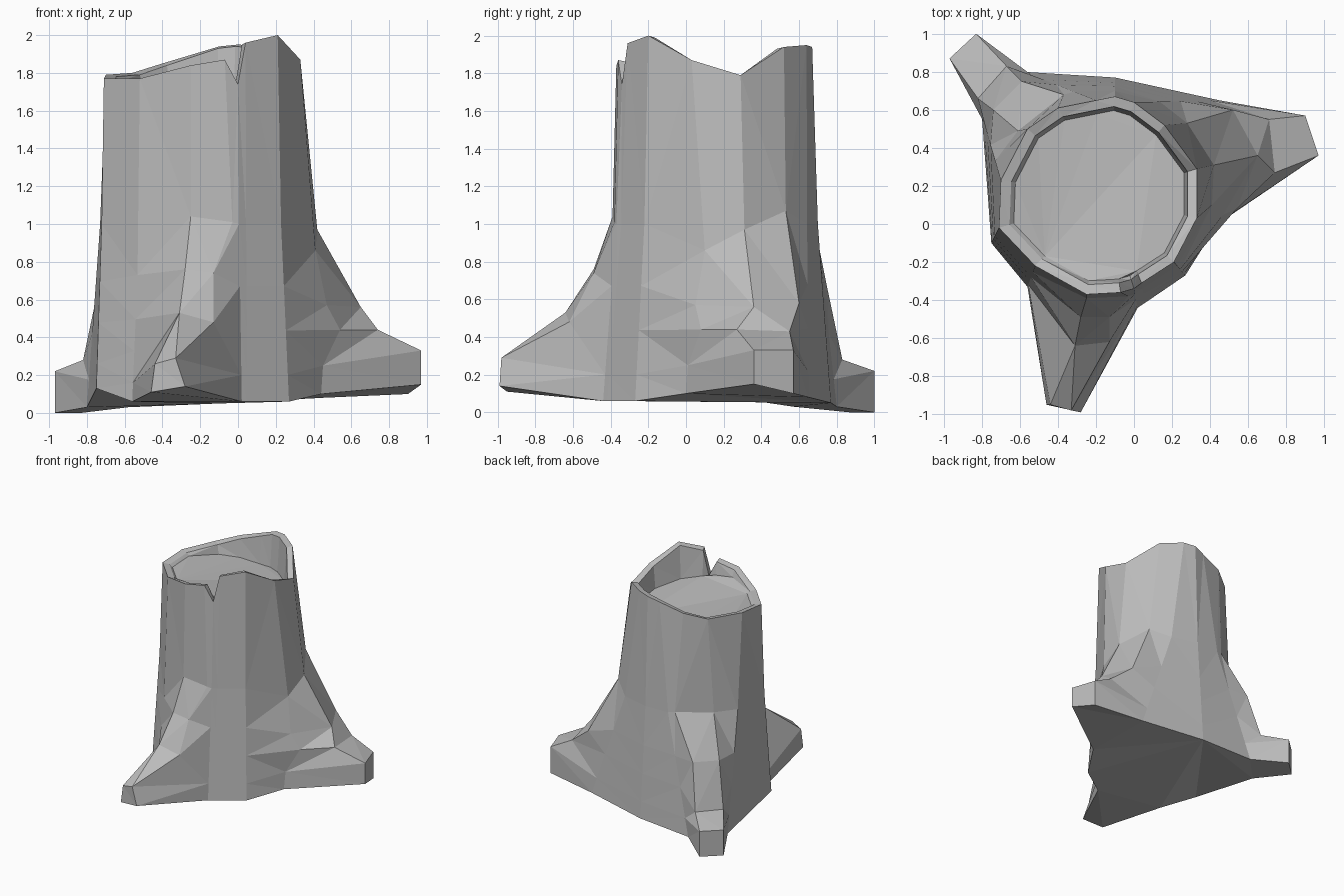
import bpy
import bmesh
from mathutils import Vector

old = bpy.data.objects.get("Cube")
if old:
    bpy.data.objects.remove(old, do_unlink=True)

# One flat grey for the whole stump
grey = bpy.data.materials.new("stump_grey")
grey.use_nodes = True
colour = (0.5, 0.5, 0.5, 1)
grey.diffuse_color = colour
grey.node_tree.nodes["Principled BSDF"].inputs["Base Color"].default_value = colour


def loft(name, rings):
    """Skin a list of equal closed rings and cap both ends, flat shaded."""
    bm = bmesh.new()
    loops = [[bm.verts.new(point) for point in ring] for ring in rings]
    for lower, upper in zip(loops, loops[1:]):
        count = len(lower)
        for i in range(count):
            j = (i + 1) % count
            bm.faces.new((lower[i], lower[j], upper[j], upper[i]))
    bm.faces.new(loops[0][::-1])
    bm.faces.new(loops[-1])
    # Triangulate bent faces so that every facet is truly flat
    bmesh.ops.triangulate(bm, faces=bm.faces[:])
    bmesh.ops.recalc_face_normals(bm, faces=bm.faces[:])
    mesh = bpy.data.meshes.new(name)
    bm.to_mesh(mesh)
    bm.free()
    mesh.materials.append(grey)
    obj = bpy.data.objects.new(name, mesh)
    bpy.context.collection.objects.link(obj)
    return obj


def bark(foot, crown, belt=1.0):
    """Plain strip of trunk: foot, three flaring steps, waist and crown."""
    foot, crown = Vector(foot), Vector(crown)
    waist = crown.lerp(foot, 0.3)
    waist.z = belt
    steps = [foot.lerp(waist, share) for share in (0.15, 0.4, 0.65)]
    return [foot, *steps, waist, crown]


def ridge(*points):
    """Edge of a root: foot, tip, knee, shin, waist and crown."""
    return [Vector(point) for point in points]


# Strips around the stump, counter-clockwise from the front
front_left = [
    bark((.05, -.42, .06), (.04, -.31, 1.96)),
    bark((.27, -.27, .06), (.21, -.2, 2)),
    ridge((.44, 0, .1), (.45, .01, .25), (.54, .08, .44),
          (.47, .05, .57), (.41, .1, .86), (.33, .03, 1.87))]

left_root = [
    ridge((.97, .36, .15), (.97, .36, .33), (.74, .27, .44),
          (.65, .36, .56), (.42, .31, .97), (.33, .29, 1.79)),
    ridge((.9, .57, .1), (.9, .57, .33), (.71, .55, .43),
          (.52, .6, .58), (.28, .53, 1.07), (.16, .52, 1.94))]

back = [
    bark((.45, .65, .08), (0, .64, 1.95)),
    bark((-.1, .77, .05), (-.1, .67, 1.94)),
    bark((-.58, .8, .03), (-.2, .65, 1.91))]

back_right_root = [
    ridge((-.83, 1, 0), (-.83, 1, .22), (-.67, .83, .28),
          (-.59, .75, .66), (-.37, .68, 1.01), (-.4, .61, 1.85)),
    ridge((-.97, .87, 0), (-.97, .87, .22), (-.82, .66, .28),
          (-.74, .6, .66), (-.61, .49, 1), (-.56, .5, 1.8))]

right = [
    bark((-.8, .57, .03), (-.7, .23, 1.79)),
    bark((-.75, -.1, .13), (-.71, -.02, 1.77)),
    bark((-.56, -.33, .06), (-.52, -.22, 1.77), 0.73)]

front_root = [
    ridge((-.46, -.95, .11), (-.44, -.95, .26), (-.31, -.64, .53),
          (-.28, -.49, .76), (-.25, -.39, 1.04), (-.25, -.37, 1.84)),
    ridge((-.28, -.99, .14), (-.33, -.98, .29), (-.13, -.62, .48),
          (-.13, -.49, .74), (-.03, -.38, 1.01), (-.07, -.36, 1.87))]

# Notch in the broken edge
notch = [bark((.02, -.44, .06), (0, -.34, 1.74))]

strips = front_left + left_root + back + back_right_root + right + front_root + notch
rings = [list(ring) for ring in zip(*strips)]

# Thin rim, inner wall and a floor that tilts down towards the back left
crown = rings[-1]
middle = sum(crown, Vector()) / len(crown)
rim, floor = [], []
for top in crown:
    inner = top.lerp(middle, 0.1)
    inner.z = top.z - 0.01
    rim.append(inner)
    sunk = top.lerp(middle, 0.14)
    sunk.z = min(top.z - 0.03, 1.71 - 0.1 * (top.x + top.y))
    floor.append(sunk)

loft("tree_stump", rings + [rim, floor])
